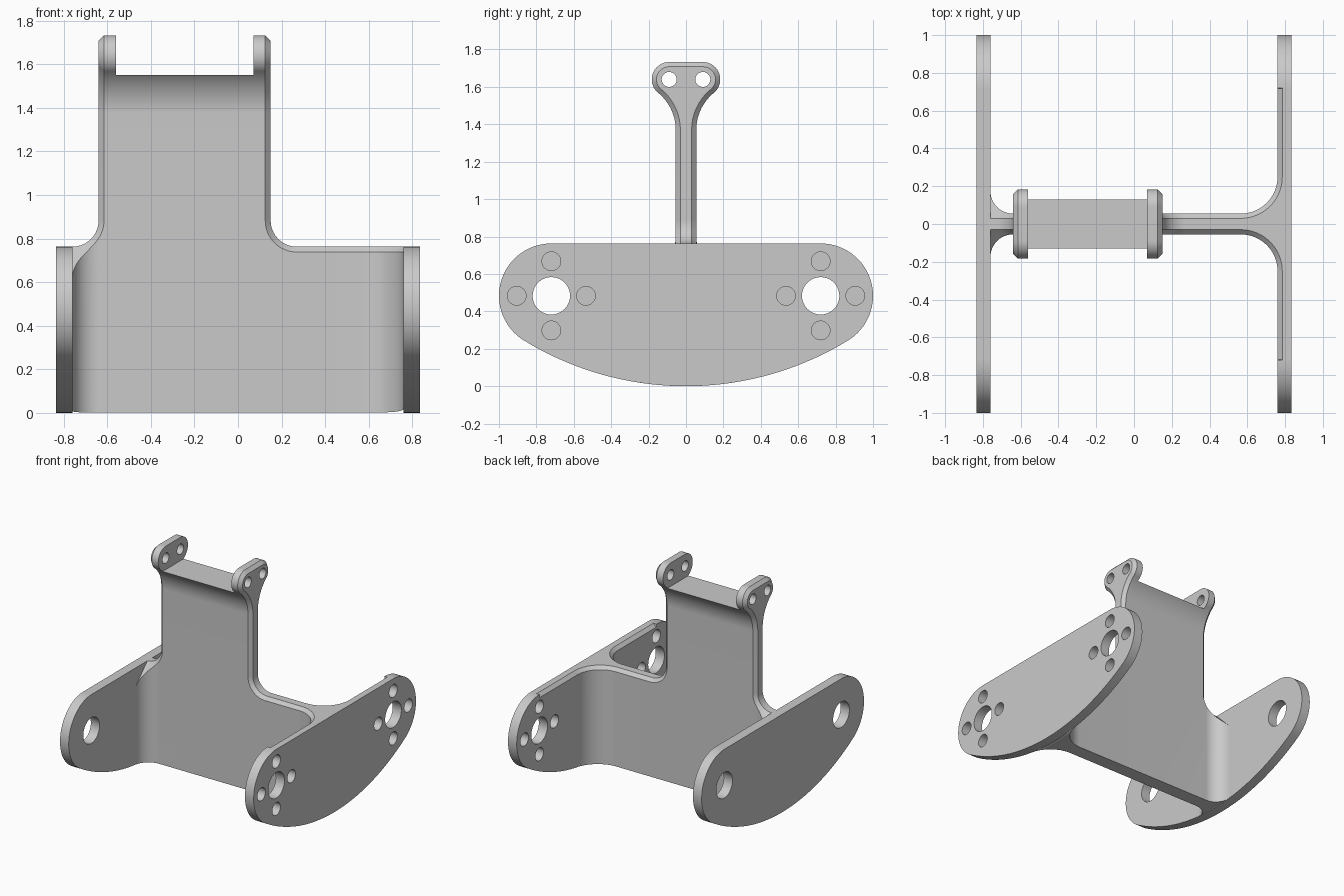
import bpy, bmesh
from math import sin, cos, pi, atan2, sqrt, degrees, radians

cube = bpy.data.objects.get("Cube")
if cube:
    bpy.data.objects.remove(cube, do_unlink=True)

grey = bpy.data.materials.new("plain grey")
grey.use_nodes = True
grey.diffuse_color = (0.59, 0.59, 0.59, 1)
grey.node_tree.nodes["Principled BSDF"].inputs["Base Color"].default_value = grey.diffuse_color

# Main dimensions
PX, PT = 0.76, 0.075          # plate inner face and thickness
EY, EZ, ER = 0.72, 0.483, 0.28  # rounded plate ends
TOP = EZ + ER
BELLY = (EY**2 + EZ**2 - ER**2) / (2 * (EZ - ER))  # radius of the curved underside
HALF, CH = 0.055, 0.025       # web half thickness and chamfer
TL, TR, SPLIT = -0.64, 0.15, -0.2   # tower sides, web split
FIL = 0.12                    # tower foot radius
FOOT = TOP + FIL


def arc(cx, cy, r, a, b, n=16):
    pts = [radians(a + (b - a) * i / n) for i in range(n + 1)]
    return [(cx + r * cos(t), cy + r * sin(t)) for t in pts]


def loft(name, loops):
    """Closed solid through loops with equal point counts."""
    bm = bmesh.new()
    rings = [[bm.verts.new(p) for p in loop] for loop in loops]
    n = len(rings[0])
    for a, b in zip(rings, rings[1:]):
        for i in range(n):
            j = (i + 1) % n
            bm.faces.new((a[i], a[j], b[j], b[i]))
    caps = [bm.faces.new(rings[0]), bm.faces.new(rings[-1])]
    bm.normal_update()
    bmesh.ops.recalc_face_normals(bm, faces=bm.faces)
    bm.normal_update()
    bmesh.ops.triangulate(bm, faces=caps, ngon_method='EAR_CLIP')
    mesh = bpy.data.meshes.new(name)
    bm.to_mesh(mesh)
    bm.free()
    mesh.materials.append(grey)
    ob = bpy.data.objects.new(name, mesh)
    bpy.context.collection.objects.link(ob)
    return ob


def combine(ob, tool, operation):
    mod = ob.modifiers.new("cut", 'BOOLEAN')
    mod.operation, mod.solver, mod.object = operation, 'EXACT', tool
    bpy.ops.object.select_all(action='DESELECT')
    bpy.context.view_layer.objects.active = ob
    ob.select_set(True)
    bpy.ops.object.modifier_apply(modifier=mod.name)
    bpy.data.objects.remove(tool, do_unlink=True)


def drill(ob, y, z, r):
    ring = arc(y, z, r, 0, 360, 40)[:-1]
    combine(ob, loft("drill", [[(x, *p) for p in ring] for x in (-1.2, 1.2)]), 'DIFFERENCE')


# Side plates
def plate_outline():
    tilt = degrees(atan2(EZ - BELLY, EY))
    right = arc(0, BELLY, BELLY, -90, tilt, 24)[:-1] + arc(EY, EZ, ER, tilt, 90, 32)
    right.append((EY - 0.002, TOP))
    return right + [(-y, z) for y, z in reversed(right[1:])]


def side_plate(name, side, chamfered):
    outline = plate_outline()
    inner = [(y, min(z, TOP - CH)) if chamfered and abs(y) < EY - 0.001 else (y, z)
             for y, z in outline]
    loops = [[(side * PX, *p) for p in inner],
             [(side * (PX + CH), *p) for p in outline],
             [(side * (PX + PT), *p) for p in outline]]
    ob = loft(name, loops)
    for y in (-EY, EY):
        drill(ob, y, EZ, 0.1)
        if chamfered:
            for k in range(4):
                drill(ob, y + 0.185 * cos(k * pi / 2), EZ + 0.185 * sin(k * pi / 2), 0.05)
    return ob


parts = [side_plate("left_plate", 1, True), side_plate("right_plate", -1, False)]


# Web, flaring into the plates; its underside follows the plate curve
def web_plan(side, radius, inset=0):
    upper = [(SPLIT, HALF - inset)]
    upper += [(side * x, y) for x, y in
              arc(PX - radius, HALF + radius, radius + inset, -90, 0, 20)]
    return upper + [(x, -y) for x, y in reversed(upper)]


def underside(y):
    return BELLY - sqrt(BELLY**2 - y**2)


plan = web_plan(1, 0.195)
parts.append(loft("web_left", [[(x, y, underside(y)) for x, y in plan],
                               [(x, y, TOP - CH) for x, y in plan],
                               [(x, y, TOP) for x, y in web_plan(1, 0.195, CH)]]))

plan = web_plan(-1, FIL)
web_right = loft("web_right", [[(x, y, underside(y)) for x, y in plan],
                               [(x, y, FOOT + 0.1) for x, y in plan]])


# Sloped top of the right web, sweeping down from the tower foot
def shoulder(depth):
    sweep = arc(-PX, FOOT, FIL + depth, -90, 0, 24)
    end = -PX - 0.03
    return [(SPLIT, -0.1), (end, -0.1), (end, TOP - depth)] + sweep + [(SPLIT, FOOT)]


slope = loft("shoulder_shape", [[(x, y, z) for x, z in shoulder(abs(y) - HALF + CH)]
                                for y in (-0.4, CH - HALF, HALF - CH, 0.4)])
combine(web_right, slope, 'INTERSECT')
parts.append(web_right)


# Filleted foot on the other side of the tower
def foot(depth):
    return [(SPLIT, TOP - 0.06), (TR + FIL, TOP - 0.06)] + \
        arc(TR + FIL, FOOT, FIL + depth, 270, 180, 16) + [(SPLIT, FOOT)]


parts.append(loft("tower_foot", [[(x, y, z) for x, z in foot(d)] for y, d in
                                 ((-HALF, CH), (CH - HALF, 0), (HALF - CH, 0), (HALF, CH))]))


# Tower with flared head and ears
def tower_profile(inset):
    hy, hz, hr, fz, fr = 0.09, 1.64, 0.093, 1.37, 0.256
    turn = degrees(atan2(hz - fz, hy - HALF - fr))
    half = [(HALF - inset, FOOT)]
    half += arc(HALF + fr, fz, fr + inset, 180, turn, 20)
    half += arc(hy, hz, hr - inset, turn - 180, 90, 28)[1:]
    return half + [(-y, z) for y, z in reversed(half)]


tower = loft("tower", [[(x, *p) for p in tower_profile(d)] for x, d in
                       ((TL, CH), (TL + CH, 0), (TR - CH, 0), (TR, CH))])
gap = [(-0.3, 1.55), (0.3, 1.55), (0.3, 1.9), (-0.3, 1.9)]
combine(tower, loft("gap", [[(x, *p) for p in gap] for x in (TL + 0.08, TR - 0.08)]), 'DIFFERENCE')
for y in (-0.09, 0.09):
    drill(tower, y, 1.64, 0.04)
parts.append(tower)

# Smooth curves, sharp edges
bpy.ops.object.select_all(action='DESELECT')
for ob in parts:
    ob.select_set(True)
bpy.context.view_layer.objects.active = tower
bpy.ops.object.shade_smooth_by_angle(angle=radians(25))
